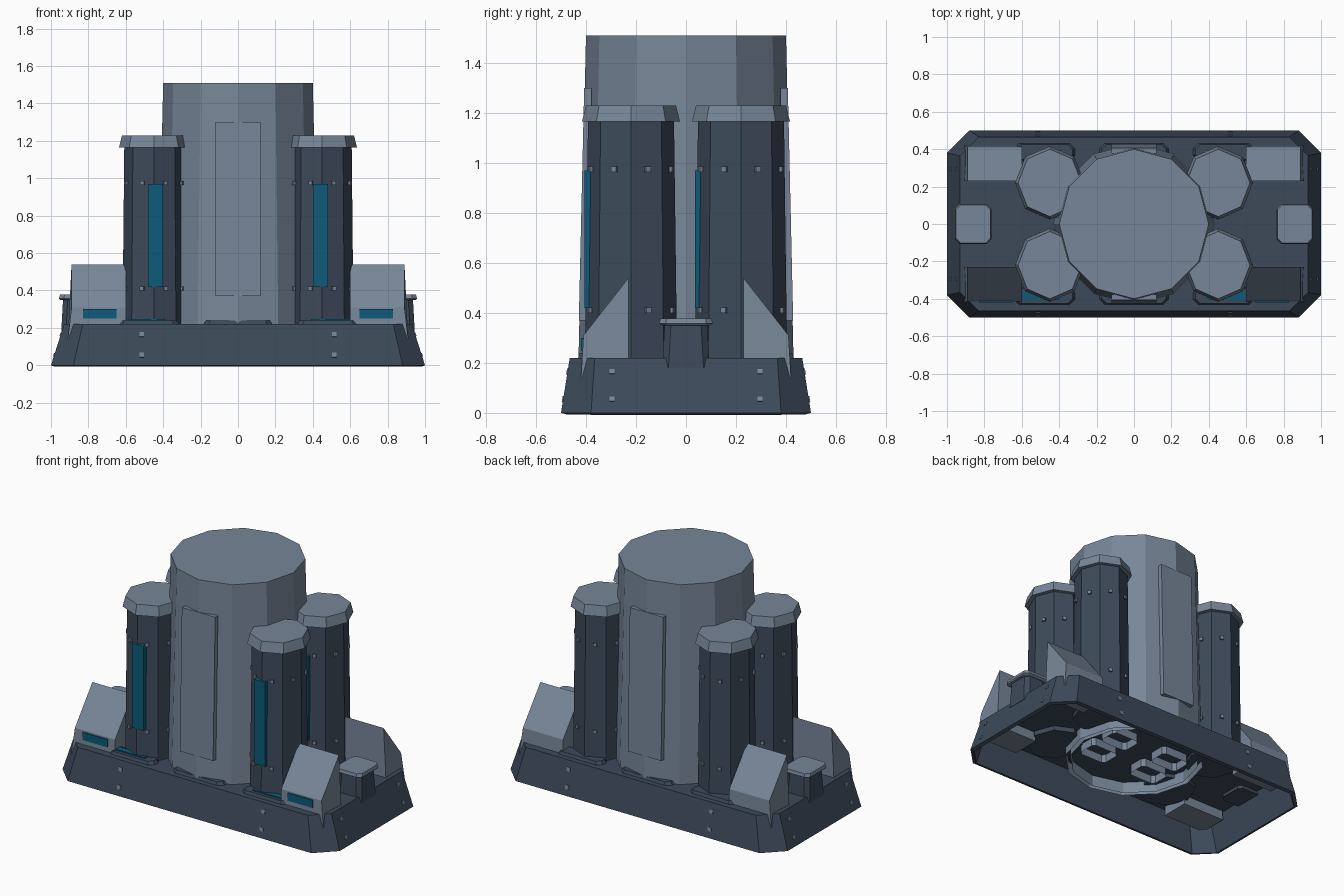
import bpy, bmesh, math
from mathutils import Vector

if "Cube" in bpy.data.objects:
    bpy.data.objects.remove(bpy.data.objects["Cube"])


def material(name, rgb):
    m = bpy.data.materials.new(name)
    m.diffuse_color = (*rgb, 1)
    m.use_nodes = True
    m.node_tree.nodes["Principled BSDF"].inputs["Base Color"].default_value = m.diffuse_color
    return m


LIGHT = material("light_steel", (0.185, 0.24, 0.315))
DARK = material("dark_slate", (0.047, 0.068, 0.102))
BLUE = material("deep_teal", (0.004, 0.105, 0.19))


def finish(bm, name, mat, loc=(0, 0, 0)):
    bmesh.ops.recalc_face_normals(bm, faces=bm.faces)
    me = bpy.data.meshes.new(name)
    bm.to_mesh(me)
    bm.free()
    me.materials.append(mat)
    ob = bpy.data.objects.new(name, me)
    ob.location = loc
    bpy.context.collection.objects.link(ob)
    return ob


def loft(name, rings, mat, loc=(0, 0, 0), bottom=True, top=True):
    """Join matching closed outlines given as lists of 3D points."""
    bm = bmesh.new()
    loops = [[bm.verts.new(p) for p in r] for r in rings]
    n = len(loops[0])
    for a, b in zip(loops, loops[1:]):
        for i in range(n):
            bm.faces.new((a[i], a[(i + 1) % n], b[(i + 1) % n], b[i]))
    if bottom:
        bm.faces.new(loops[0][::-1])
    if top:
        bm.faces.new(loops[-1])
    return finish(bm, name, mat, loc)


def ngon(n, rx, ry, z):
    return [(rx * math.cos(2 * math.pi * i / n), ry * math.sin(2 * math.pi * i / n), z)
            for i in range(n)]


def chamfered(hx, hy, c, z):
    return [(hx, -hy + c, z), (hx, hy - c, z), (hx - c, hy, z), (-hx + c, hy, z),
            (-hx, hy - c, z), (-hx, -hy + c, z), (-hx + c, -hy, z), (hx - c, -hy, z)]


def box(name, size, loc, mat, direction=None):
    """Box whose local z follows direction, if one is given."""
    bm = bmesh.new()
    bmesh.ops.create_cube(bm, size=1)
    bmesh.ops.scale(bm, vec=size, verts=bm.verts)
    ob = finish(bm, name, mat, loc)
    if direction:
        ob.rotation_euler = Vector(direction).to_track_quat('Z', 'Y').to_euler()
    return ob


# Hollow plinth with cut corners and sloping sides
base = loft("base", [chamfered(1, 0.5, 0.12, 0), chamfered(0.93, 0.465, 0.10, 0.22)],
            DARK, bottom=False)
sol = base.modifiers.new("wall", 'SOLIDIFY')
sol.thickness = 0.025
sol.offset = -1

# Twelve-sided central tower, open at the underside
loft("central_tower", [ngon(12, 0.43, 0.43, 0.12), ngon(12, 0.43, 0.43, 0.22),
                       ngon(12, 0.40, 0.40, 1.51)], LIGHT, bottom=False)
loft("tower_inner_ring", [ngon(12, 0.40, 0.40, 0.12), ngon(12, 0.40, 0.40, 0.195)],
     LIGHT, bottom=False, top=False)

# Thin access panels on the front and back of the tower
for s in (-1, 1):
    panel = box("tower_panel", (0.24, 0.03, 0.93), (0, s * 0.403, 0.835), LIGHT)
    panel.rotation_euler.x = s * 0.023

# Base bolts
for s in (-1, 1):
    for t in (-1, 1):
        for z in (0.055, 0.165):
            box("base_bolt", (0.025, 0.025, 0.008),
                (s * 0.515, t * (0.5 - 0.159 * z), z), LIGHT, (0, t, 0.16))
            box("base_bolt", (0.02, 0.02, 0.008),
                (s * (1 - 0.318 * z), t * 0.295, z), LIGHT, (s, 0, 0.32))

# Four octagonal pillars with flared caps, light strips and bolts
for sx in (-1, 1):
    for sy in (-1, 1):
        cx, cy = sx * 0.45, sy * 0.22
        loft("pillar", [ngon(8, 0.168, 0.185, 0.17), ngon(8, 0.158, 0.172, 1.17)],
             DARK, (cx, cy, 0))
        loft("pillar_cap", [ngon(8, 0.186, 0.196, 1.165), ngon(8, 0.170, 0.180, 1.23)],
             LIGHT, (cx, cy, 0))
        box("pillar_light", (0.08, 0.05, 0.55), (sx * 0.44, cy - 0.16, 0.695), BLUE)
        for k in range(8):
            a = math.radians(22.5 + 45 * k)
            d = (math.cos(a), math.sin(a), 0)
            for z, r in ((0.41, 0.92), (0.975, 0.895)):
                box("pillar_bolt", (0.022, 0.022, 0.012),
                    (cx + d[0] * 0.180 * r, cy + d[1] * 0.196 * r, z), LIGHT, d)

# Corner wedges: sloped outer face, lip running down over the plinth edge
profile = [(0.23, 0.14), (0.23, 0.54), (0.41, 0.31), (0.42, 0.14)]
for sx in (-1, 1):
    for sy in (-1, 1):
        rings = [[(sx * (0.60 if k == 0 else 0.89 + (0.02 if z < 0.2 else 0)), sy * y, z)
                  for y, z in profile] for k in (0, 1)]
        loft("corner_wedge", rings, LIGHT)
    box("wedge_light", (0.18, 0.01, 0.05), (sx * 0.74, -0.414, 0.275), BLUE)

# End posts with flared lids
for sx in (-1, 1):
    loft("end_post", [chamfered(0.085, 0.095, 0.025, 0.18), chamfered(0.075, 0.085, 0.025, 0.36)],
         DARK, (sx * 0.86, 0, 0))
    loft("end_post_lid", [chamfered(0.09, 0.095, 0.025, 0.35), chamfered(0.097, 0.107, 0.025, 0.357),
                          chamfered(0.092, 0.102, 0.025, 0.378)], LIGHT, (sx * 0.86, 0, 0))

# Low foot plates along both long edges
for sy in (-1, 1):
    for x, w in ((-0.48, 0.17), (0, 0.19), (0.48, 0.17)):
        loft("foot_plate", [chamfered(w, 0.05, 0.03, 0.21), chamfered(w - 0.02, 0.04, 0.025, 0.24)],
             DARK, (x, sy * 0.385, 0))
for sx in (-1, 1):
    box("foot_light", (0.22, 0.04, 0.008), (sx * 0.50, -0.385, 0.243), BLUE)

# Socket frames below the plinth deck
for x, y in ((-0.2, 0.1), (0.2, 0.1), (-0.2, -0.1), (0.2, -0.1)):
    loft("under_socket", [chamfered(0.10, 0.07, 0.02, 0.14), chamfered(0.10, 0.07, 0.02, 0.2)],
         LIGHT, (x, y, 0), bottom=False, top=False)
# Dark ceiling inside the tower foot
loft("tower_floor", [ngon(12, 0.42, 0.42, 0.195), ngon(12, 0.42, 0.42, 0.21)], DARK)
